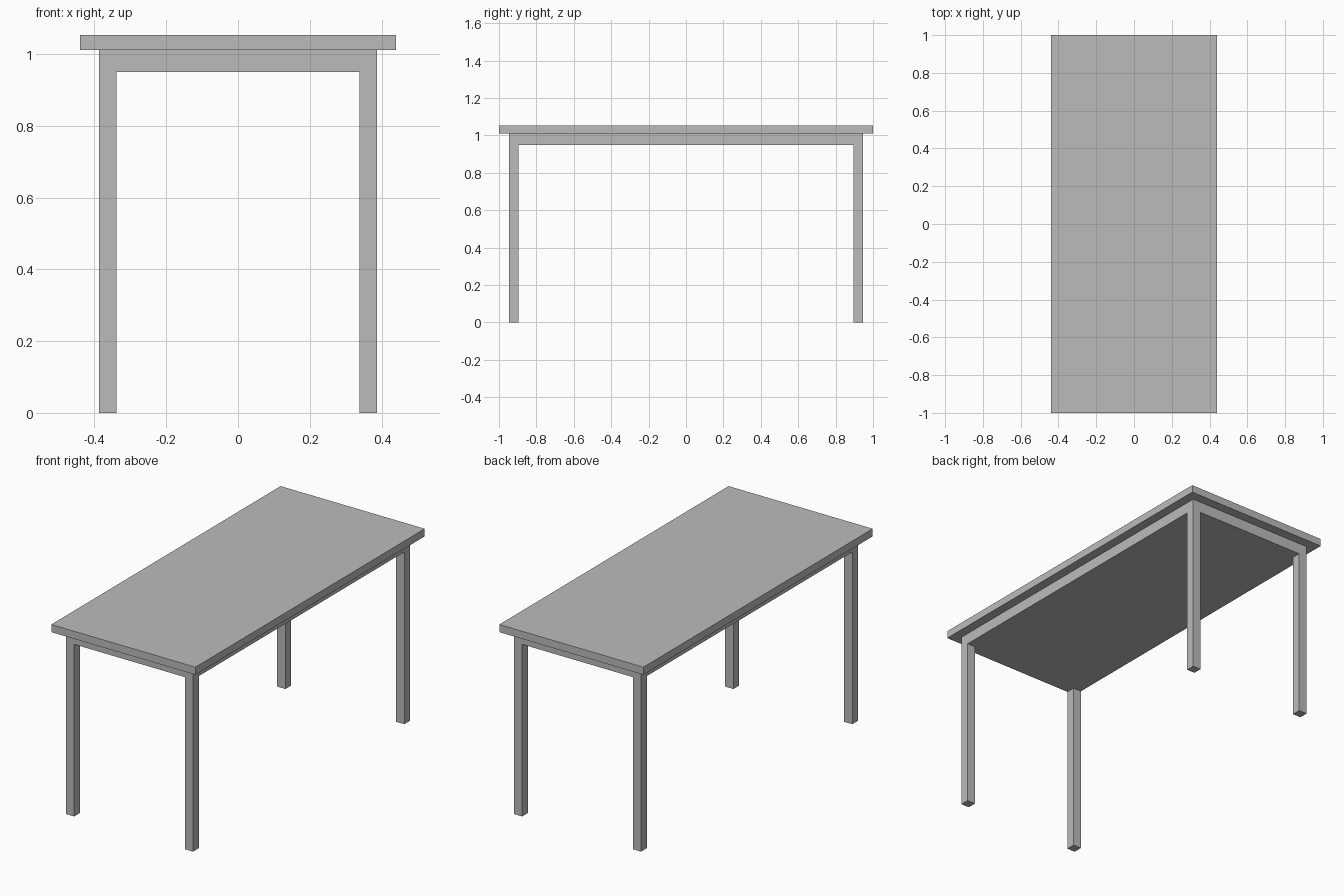
import bpy
import bmesh
from mathutils import Matrix, Vector

if "Cube" in bpy.data.objects:
    bpy.data.objects.remove(bpy.data.objects["Cube"])

grey = bpy.data.materials.new("plain_grey")
grey.diffuse_color = (0.5, 0.5, 0.5, 1.0)
grey.use_nodes = True
grey.node_tree.nodes["Principled BSDF"].inputs["Base Color"].default_value = grey.diffuse_color


def box(name, lo, hi):
    """Axis-aligned box between two corners."""
    lo, hi = Vector(lo), Vector(hi)
    bm = bmesh.new()
    bmesh.ops.create_cube(bm, size=1.0, matrix=Matrix.Diagonal((*(hi - lo), 1.0)))
    mesh = bpy.data.meshes.new(name)
    bm.to_mesh(mesh)
    bm.free()
    mesh.materials.append(grey)
    obj = bpy.data.objects.new(name, mesh)
    obj.location = (lo + hi) / 2
    bpy.context.collection.objects.link(obj)
    return obj


HX, HY = 0.388, 0.946            # outer half-size of the base
LEG = 0.05                       # leg thickness
Z_APRON, Z_TOP, HEIGHT = 0.95, 1.011, 1.053

# Table top with an overhang all round
box("table_top", (-0.44, -1.0, Z_TOP), (0.44, 1.0, HEIGHT))

# Solid apron under the top
box("apron", (-HX, -HY, Z_APRON), (HX, HY, Z_TOP))

# Four square legs flush with the apron corners
for sy, end in ((-1, "front"), (1, "back")):
    for sx, side in ((-1, "left"), (1, "right")):
        cx, cy = sx * (HX - LEG / 2), sy * (HY - LEG / 2)
        box(f"{end}_{side}_leg", (cx - LEG / 2, cy - LEG / 2, 0),
            (cx + LEG / 2, cy + LEG / 2, Z_APRON))
